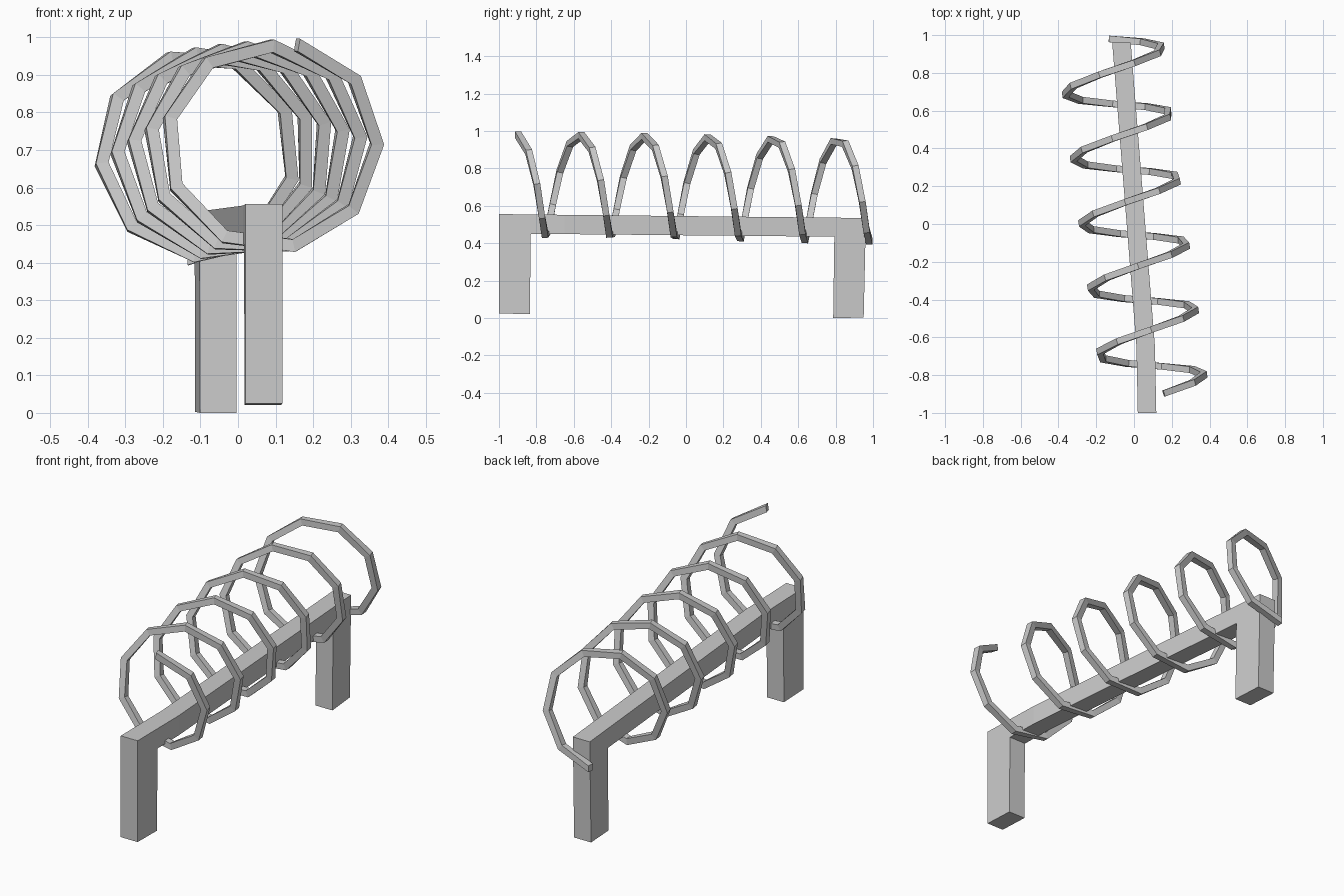
import bpy, bmesh, math
from mathutils import Vector

if "Cube" in bpy.data.objects:
    bpy.data.objects.remove(bpy.data.objects["Cube"])


def sweep(name, rings):
    """Skin a list of four-point rings into a closed bar with capped ends."""
    bm = bmesh.new()
    loops = [[bm.verts.new(p) for p in ring] for ring in rings]
    for a, b in zip(loops, loops[1:]):
        for i in range(4):
            j = (i + 1) % 4
            bm.faces.new((a[i], a[j], b[j], b[i]))
    bm.faces.new(loops[0])
    bm.faces.new(loops[-1])
    bmesh.ops.recalc_face_normals(bm, faces=bm.faces)
    mesh = bpy.data.meshes.new(name)
    bm.to_mesh(mesh)
    bm.free()
    obj = bpy.data.objects.new(name, mesh)
    bpy.context.collection.objects.link(obj)
    return obj


# Support frame: leg, mitred beam with a slight bend, leg
def centre_x(y):
    if y < -0.65:
        return 0.062 - 0.02 * (y + 0.65)
    return 0.062 - 0.0797 * (y + 0.65)


HALF_W = 0.049
# each station: outer (y, z), inner (y, z)
stations = [((-1.0, 0.025), (-0.835, 0.021)),
            ((-1.0, 0.556), (-0.83, 0.45)),
            ((-0.65, 0.552), (-0.65, 0.449)),
            ((0.962, 0.535), (0.793, 0.435)),
            ((0.95, 0.003), (0.787, 0.0))]
frame = []
for (yo, zo), (yi, zi) in stations:
    xo, xi = centre_x(yo), centre_x(yi)
    frame.append([(xo - HALF_W, yo, zo), (xo + HALF_W, yo, zo),
                  (xi + HALF_W, yi, zi), (xi - HALF_W, yi, zi)])
sweep("support_frame", frame)

# Coil: square bar wound around a slightly skewed axis
START, END = Vector((0.111, -0.908, 0.713)), Vector((-0.129, 0.985, 0.681))
RADIUS, HALF, STEPS = 0.271, 0.017, 50
axis = (END - START).normalized()
side = axis.cross(Vector((0, 0, 1))).normalized()
up = side.cross(axis)
pitch_slope = (END - START).length / (math.radians(1971) * RADIUS)
coil = []
for k in range(STEPS + 1):
    a = math.radians(80 - 1971 * k / STEPS)
    radial = side * math.cos(a) + up * math.sin(a)
    around = side * math.sin(a) - up * math.cos(a)
    tangent = (around + axis * pitch_slope).normalized()
    across = radial.cross(tangent)
    c = START.lerp(END, k / STEPS) + radial * RADIUS
    coil.append([c + radial * HALF * s + across * HALF * t
                 for s, t in ((-1, -1), (1, -1), (1, 1), (-1, 1))])
sweep("coil", coil)
